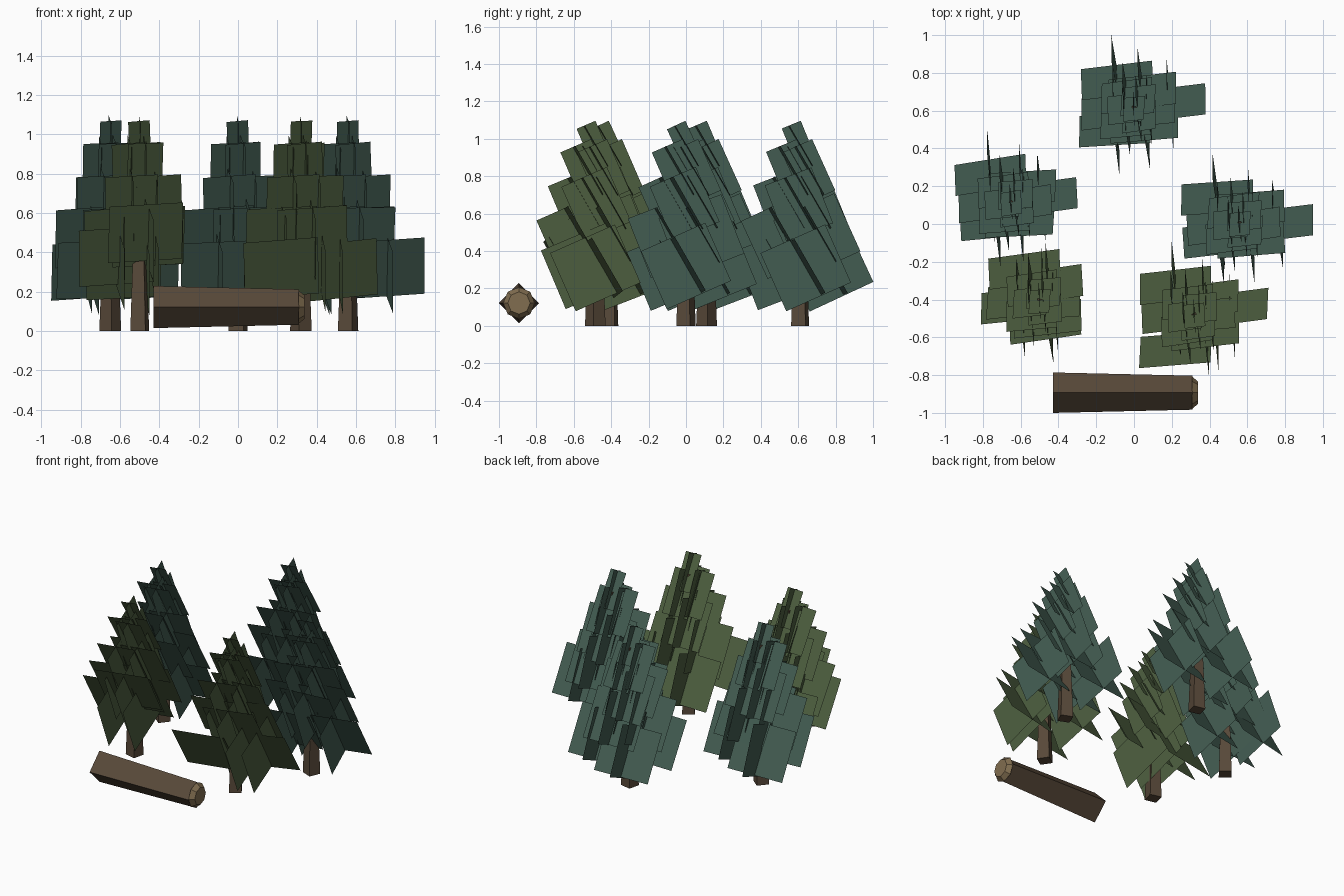
import bpy, bmesh, random
from math import radians, sin, cos, pi
from mathutils import Vector, Euler, Matrix

default = bpy.data.objects.get("Cube")
if default:
    bpy.data.objects.remove(default)


def material(name, rgb):
    m = bpy.data.materials.new(name)
    m.use_nodes = True
    m.diffuse_color = (*rgb, 1)
    m.node_tree.nodes["Principled BSDF"].inputs["Base Color"].default_value = (*rgb, 1)
    return m


BARK = material("bark brown", (0.097, 0.066, 0.041))
CUT_WOOD = material("cut wood tan", (0.22, 0.155, 0.08))
BLUE_GREEN = material("blue green needles", (0.055, 0.107, 0.083))
OLIVE = material("olive green needles", (0.073, 0.111, 0.049))


def make_object(name, bm, mat):
    mesh = bpy.data.meshes.new(name)
    bm.to_mesh(mesh)
    bm.free()
    mesh.materials.append(mat)
    obj = bpy.data.objects.new(name, mesh)
    bpy.context.collection.objects.link(obj)
    return obj


def tapered(name, sides, r1, r2, length, matrix, mat):
    """Flat-sided tapered post growing along local z from the matrix origin."""
    bm = bmesh.new()
    bmesh.ops.create_cone(bm, cap_ends=True, segments=sides, radius1=r1, radius2=r2,
                          depth=length, matrix=matrix @ Matrix.Translation((0, 0, length / 2)))
    return make_object(name, bm, mat)


def add_card(bm, centre, width, height, facing, lean, rng):
    """One flat branch card; every card leans and twists the same way."""
    twist = Euler((0, radians(rng.uniform(-2, 2)),
                   radians(facing + rng.uniform(4, 10)))).to_matrix()
    tilt = Euler((radians(lean), 0, 0)).to_matrix()
    verts = []
    for sx, sz in [(-1, 1), (1, 1), (1, -1), (-1, -1)]:
        p = tilt @ twist @ Vector((sx * width / 2, 0, sz * height / 2))
        verts.append(bm.verts.new(centre + p))
    bm.faces.new(verts)


def add_broad(bm, centre, width, height, rng):
    add_card(bm, centre, width, height, 180, 30, rng)


def add_fin(bm, centre, width, height, rng):
    add_card(bm, centre, width, height, 90, 23, rng)


# Upper tiers: height, card width, card height, ring radius, clumps
TIERS = [
    (0.48, 0.36, 0.34, 0.10, 3),
    (0.65, 0.27, 0.32, 0.08, 3),
    (0.825, 0.18, 0.30, 0.05, 3),
    (0.96, 0.11, 0.25, 0.00, 1),
]


def make_tree(label, x, y, trunk_turn, broad, fins, mat, seed):
    rng = random.Random(seed)
    tapered(label + "_trunk", 4, 0.056, 0.018, 0.95, Matrix.Translation((x, y, 0))
            @ Matrix.Rotation(radians(trunk_turn), 4, "Z"), BARK)
    bm = bmesh.new()
    # Widest cards at the bottom, placed tree by tree
    base = Vector((x, y, 0))
    for offset in broad:
        add_broad(bm, base + Vector(offset), 0.38, 0.33, rng)
    for offset in fins:
        add_fin(bm, base + Vector(offset), 0.38, 0.34, rng)
    for tier, (z, width, height, radius, clumps) in enumerate(TIERS, 1):
        for i in range(clumps):
            # Rings alternate so crossed pairs sit over the gaps below
            angle = 2 * pi * i / clumps + tier * pi / 3 + rng.uniform(-0.1, 0.1)
            centre = Vector((x + radius * cos(angle), y + radius * sin(angle), z))
            add_broad(bm, centre, width, height, rng)
            add_fin(bm, centre, width, height, rng)
    make_object(label + "_branches", bm, mat)


# Bottom cards: crossed pairs on the tall trees, looser on the front ones
back_skirt = [(-0.09, 0.15, 0.31), (0.19, 0.03, 0.31), (-0.1, -0.11, 0.31)]
right_skirt = [(-0.11, 0.15, 0.31), (0.16, 0.03, 0.31), (-0.08, -0.1, 0.31)]
left_skirt = [(0.2, 0.0, 0.32), (-0.12, 0.14, 0.31), (-0.11, -0.08, 0.31)]

# Ring of five trees
make_tree("back_tree", 0.0, 0.61, 31, back_skirt, back_skirt, BLUE_GREEN, 3)
make_tree("right_tree", -0.65, 0.11, 6, right_skirt, right_skirt, BLUE_GREEN, 8)
make_tree("left_tree", 0.56, 0.0, 22, left_skirt, left_skirt, BLUE_GREEN, 12)
make_tree("front_right_tree", -0.50, -0.41, 31,
          [(-0.08, 0.17, 0.31), (-0.12, -0.02, 0.38), (0.03, -0.12, 0.5)],
          [(-0.1, -0.06, 0.33), (0.08, -0.03, 0.33), (0.03, 0.04, 0.31)], OLIVE, 21)
make_tree("front_left_tree", 0.32, -0.485, -11,
          [(-0.1, 0.16, 0.31), (0.2, 0.04, 0.31), (-0.1, -0.18, 0.32)],
          [(-0.1, 0.16, 0.31), (0.2, 0.0, 0.31), (0.11, -0.05, 0.32)], OLIVE, 34)

# Fallen log lying along x, resting on an edge, with a cut end
along_x = Matrix.Rotation(pi / 2, 4, "Y")
tapered("log", 4, 0.107, 0.09, 0.74,
        Matrix.Translation((-0.43, -0.893, 0.122)) @ along_x, BARK)
tapered("log_cut_end", 8, 0.085, 0.06, 0.03,
        Matrix.Translation((0.308, -0.893, 0.122)) @ along_x, CUT_WOOD)
